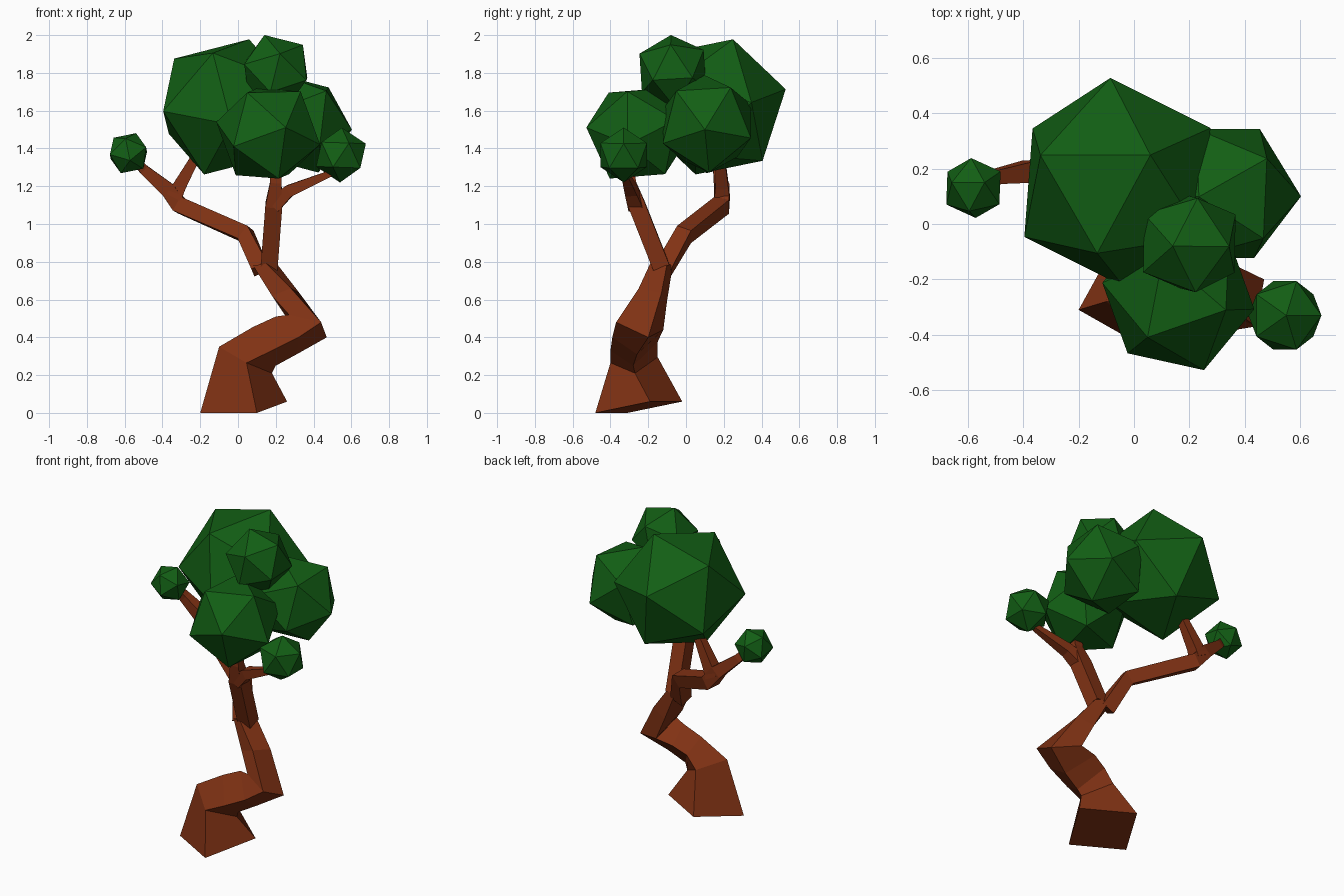
import bpy
import bmesh
from mathutils import Matrix, Vector

cube = bpy.data.objects.get("Cube")
if cube:
    bpy.data.objects.remove(cube)


def material(name, color):
    mat = bpy.data.materials.new(name)
    mat.use_nodes = True
    mat.diffuse_color = color
    mat.node_tree.nodes["Principled BSDF"].inputs["Base Color"].default_value = color
    return mat


bark = material("brown bark", (0.22, 0.032, 0.007, 1))
leaves = material("green leaves", (0.006, 0.112, 0.007, 1))


def finish(bm, name, mat):
    bmesh.ops.recalc_face_normals(bm, faces=bm.faces)
    mesh = bpy.data.meshes.new(name)
    bm.to_mesh(mesh)
    bm.free()
    mesh.materials.append(mat)
    obj = bpy.data.objects.new(name, mesh)
    bpy.context.scene.collection.objects.link(obj)
    return obj


def loft(name, rings):
    """Skin a run of four-cornered rings and cap both ends."""
    bm = bmesh.new()
    loops = [[bm.verts.new(p) for p in ring] for ring in rings]
    for low, high in zip(loops, loops[1:]):
        for i in range(4):
            j = (i + 1) % 4
            bm.faces.new((low[i], low[j], high[j], high[i]))
    bm.faces.new(loops[0])
    bm.faces.new(loops[-1])
    return finish(bm, name, bark)


def limb(name, path):
    """Square branch along (x, y, z, half width) points."""
    points = [Vector(p[:3]) for p in path]
    rings = []
    for i, p in enumerate(points):
        after, before = points[min(i + 1, len(points) - 1)], points[max(i - 1, 0)]
        along = (after - before).normalized()
        side = along.cross(Vector((0, 1, 0))).normalized()
        depth = side.cross(along)
        w = path[i][3]
        rings.append([p + side * w * s + depth * w * d
                      for s, d in ((-1, -1), (1, -1), (1, 1), (-1, 1))])
    return loft(name, rings)


def frame(a, b):
    """Orthonormal frame with its first axis along a, second towards b."""
    x = a.normalized()
    y = (b - x * b.dot(x)).normalized()
    return Matrix((x, y, x.cross(y))).transposed()


def foliage(name, center, radius, corner, neighbour):
    """Icosahedron turned so two adjacent corners point at the given places."""
    bm = bmesh.new()
    bmesh.ops.create_icosphere(bm, subdivisions=1, radius=radius)
    bm.verts.ensure_lookup_table()
    first = bm.verts[0]
    second = first.link_edges[0].other_vert(first)
    c = Vector(center)
    turn = (frame(Vector(corner) - c, Vector(neighbour) - c)
            @ frame(first.co, second.co).transposed())
    bmesh.ops.transform(bm, matrix=Matrix.Translation(c) @ turn.to_4x4(), verts=bm.verts)
    return finish(bm, name, leaves)


# Twisted trunk: three corners per ring, the fourth completes a parallelogram
trunk = [
    ((-.2, -.31, 0), (.1, -.48, 0), (.26, -.19, .06)),
    ((-.1, -.28, .35), (.045, -.4, .265), (.18, -.27, .21)),
    ((.08, -.27, .455), (.18, -.4, .33), (.2, -.28, .25)),
    ((.2, -.26, .51), (.32, -.39, .4), (.31, -.26, .31)),
    ((.27, -.29, .52), (.44, -.37, .48), (.47, -.2, .4)),
    ((.18, -.22, .62), (.28, -.25, .66), (.325, -.13, .635)),
    ((.08, -.16, .78), (.15, -.19, .79), (.205, -.1, .79)),
]
rings = []
for ring in trunk:
    a, b, c = map(Vector, ring)
    rings.append((a, b, c, a + c - b))
loft("trunk", rings)

# Branches and their forks
limb("right_branch", [(.12, -.12, .76, .045), (.04, -.01, .945, .042),
                      (-.31, .19, 1.1, .042), (-.37, .19, 1.18, .04),
                      (-.5, .17, 1.29, .026), (-.56, .14, 1.36, .02)])
limb("right_fork", [(-.34, .19, 1.14, .042), (-.31, .19, 1.2, .035), (-.21, .18, 1.38, .022)])
limb("left_branch", [(.165, -.13, .77, .045), (.19, -.26, 1.1, .045),
                     (.2, -.295, 1.22, .03), (.2, -.3, 1.36, .026)])
limb("left_fork", [(.19, -.265, 1.1, .04), (.27, -.29, 1.175, .032), (.52, -.33, 1.28, .015)])

# Foliage clumps
foliage("main_foliage", (-.06, .15, 1.62), .39, (.06, .25, 1.98), (-.34, .25, 1.88))
foliage("front_foliage", (.16, -.26, 1.48), .285, (.25, -.52, 1.51), (.31, -.26, 1.69))
foliage("left_foliage", (.33, .11, 1.53), .275, (.6, .1, 1.5), (.48, .26, 1.76))
foliage("top_foliage", (.2, -.07, 1.81), .2, (.14, -.08, 2), (.32, -.08, 1.94))
foliage("left_tip_foliage", (.545, -.33, 1.365), .145, (.55, -.33, 1.51), (.67, -.33, 1.43))
foliage("right_tip_foliage", (-.58, .13, 1.375), .115, (-.54, .15, 1.48), (-.48, .19, 1.4))
